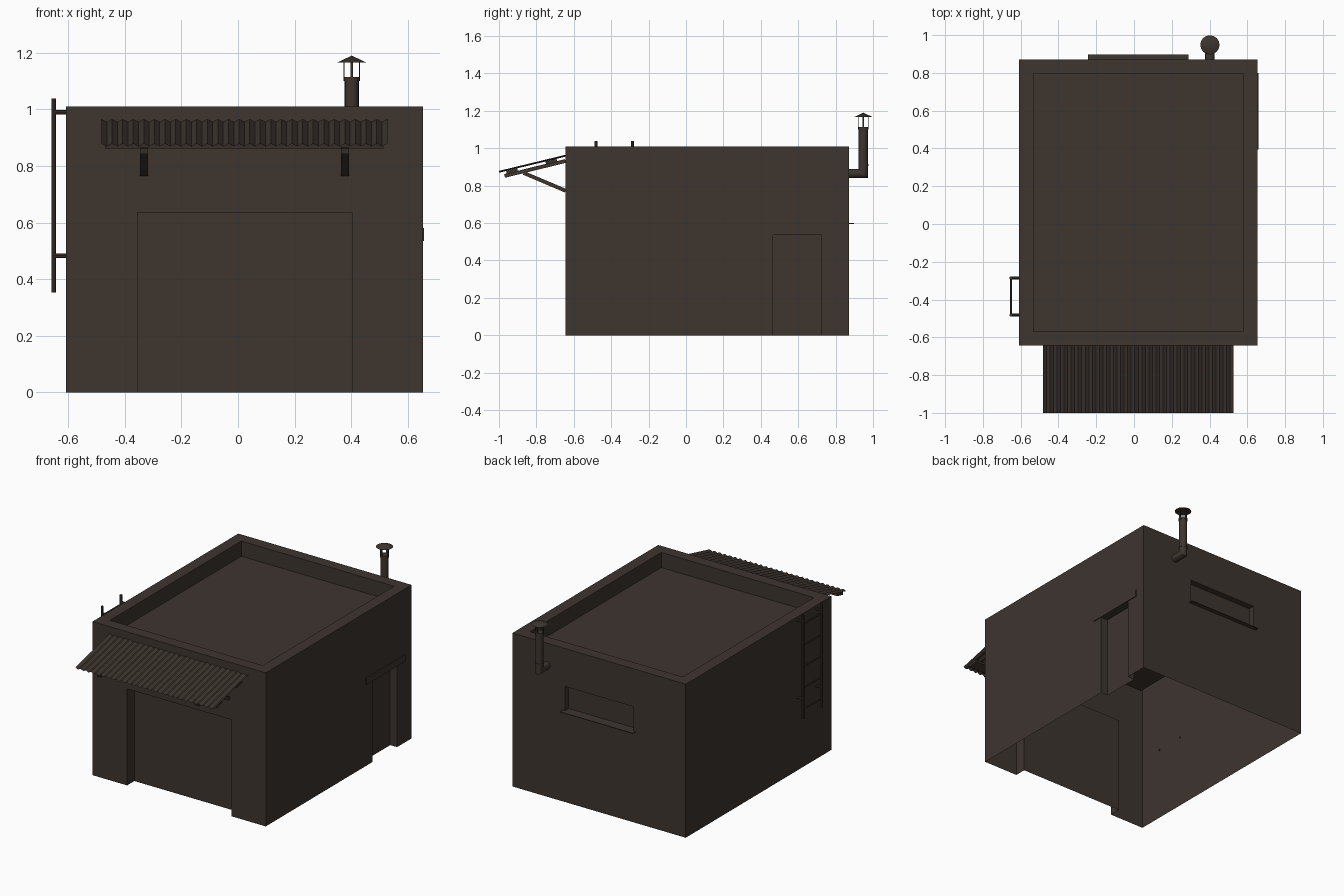
import bpy, bmesh, math
from mathutils import Vector, Matrix

if "Cube" in bpy.data.objects:
    bpy.data.objects.remove(bpy.data.objects["Cube"])

brown = bpy.data.materials.new("dark_brown")
brown.diffuse_color = (0.047, 0.035, 0.028, 1)
brown.use_nodes = True
brown.node_tree.nodes["Principled BSDF"].inputs["Base Color"].default_value = brown.diffuse_color

X0, X1, Y0, Y1, H = -0.608, 0.653, -0.644, 0.871, 1.01
CX = (X0 + X1) / 2
Z = Vector((0, 0, 1))


def finish(name, bm, smooth=False):
    me = bpy.data.meshes.new(name)
    bm.to_mesh(me)
    bm.free()
    me.materials.append(brown)
    ob = bpy.data.objects.new(name, me)
    bpy.context.collection.objects.link(ob)
    if smooth:
        bpy.ops.object.select_all(action='DESELECT')
        ob.select_set(True)
        bpy.context.view_layer.objects.active = ob
        bpy.ops.object.shade_smooth_by_angle(angle=math.radians(35))
    return ob


def quad(bm, *pts):
    bm.faces.new([bm.verts.new(p) for p in pts])


def box(name, x0, x1, y0, y1, z0, z1):
    bm = bmesh.new()
    bmesh.ops.create_cube(bm, size=1, matrix=Matrix.Translation(
        ((x0 + x1) / 2, (y0 + y1) / 2, (z0 + z1) / 2)) @ Matrix.Diagonal((x1 - x0, y1 - y0, z1 - z0, 1)))
    return finish(name, bm)


def beam(name, a, b, w, h):
    """Square bar from a to b in the y-z plane, w wide along x."""
    a, b = Vector(a), Vector(b)
    d = b - a
    bm = bmesh.new()
    m = Matrix.Translation((a + b) / 2) @ Matrix.Rotation(math.atan2(d.z, d.y), 4, 'X')
    bmesh.ops.create_cube(bm, size=1, matrix=m @ Matrix.Diagonal((w, d.length, h, 1)))
    return finish(name, bm)


def rod(name, a, b, r, n=8, r2=None):
    a, b = Vector(a), Vector(b)
    d = b - a
    bm = bmesh.new()
    m = Matrix.Translation((a + b) / 2) @ Z.rotation_difference(d).to_matrix().to_4x4()
    bmesh.ops.create_cone(bm, cap_ends=True, segments=n, radius1=r,
                          radius2=r if r2 is None else r2, depth=d.length, matrix=m)
    return finish(name, bm, True)


# Walls: open-bottomed shell, each wall with an optional recess (u0, u1, z0, z1, depth)
def wall(bm, origin, u, width, hole=None):
    o, u = Vector(origin), Vector(u)
    n = u.cross(Z)
    P = lambda s, z, d=0: o + u * s + Z * z - n * d
    if not hole:
        quad(bm, P(0, 0), P(width, 0), P(width, H), P(0, H))
        return
    a, b, c, e, d = hole
    for s0, s1, z0, z1 in ((0, a, 0, H), (b, width, 0, H), (a, b, e, H), (a, b, 0, c)):
        if z1 > z0:
            quad(bm, P(s0, z0), P(s1, z0), P(s1, z1), P(s0, z1))
    quad(bm, P(a, c, d), P(b, c, d), P(b, e, d), P(a, e, d))
    quad(bm, P(a, c), P(a, c, d), P(a, e, d), P(a, e))
    quad(bm, P(b, c, d), P(b, c), P(b, e), P(b, e, d))
    quad(bm, P(a, e, d), P(b, e, d), P(b, e), P(a, e))
    if c > 0:
        quad(bm, P(a, c), P(b, c), P(b, c, d), P(a, c, d))


bm = bmesh.new()
wall(bm, (X0, Y0, 0), (1, 0, 0), X1 - X0, (-0.356 - X0, 0.403 - X0, 0, 0.635, 0.075))
wall(bm, (X1, Y0, 0), (0, 1, 0), Y1 - Y0, (0.465 - Y0, 0.721 - Y0, 0, 0.535, 0.05))
wall(bm, (X1, Y1, 0), (-1, 0, 0), X1 - X0, (X1 - 0.272, X1 + 0.228, 0.6, 0.76, 0.04))
wall(bm, (X0, Y1, 0), (0, -1, 0), Y1 - Y0)
# parapet top, inner parapet faces and sunken roof
T, RZ = 0.075, 0.91
out = [(X0, Y0), (X1, Y0), (X1, Y1), (X0, Y1)]
inn = [(X0 + T, Y0 + T), (X1 - T, Y0 + T), (X1 - T, Y1 - T), (X0 + T, Y1 - T)]
for i in range(4):
    j = (i + 1) % 4
    quad(bm, (*out[i], H), (*out[j], H), (*inn[j], H), (*inn[i], H))
    quad(bm, (*inn[i], H), (*inn[j], H), (*inn[j], RZ), (*inn[i], RZ))
quad(bm, *[(*p, RZ) for p in inn])
finish("garage_walls", bm)

# Window sill and side door lintel
box("window_sill", -0.243, 0.288, Y1 - 0.005, 0.898, 0.596, 0.6)
box("door_lintel", X1 - 0.003, 0.658, 0.395, 0.8, 0.535, 0.58)

# Corrugated awning sheet
bm = bmesh.new()
waves, seg = 27, 4
rows = []
for i in range(waves * seg + 1):
    x = CX - 0.505 + 1.01 * i / (waves * seg)
    dz = 0.005 * math.cos(2 * math.pi * i / seg)
    rows.append((bm.verts.new((x, -1.0, 0.874 + dz)), bm.verts.new((x, Y0, 0.96 + dz))))
for p, q in zip(rows, rows[1:]):
    bm.faces.new((p[0], q[0], q[1], p[1]))
finish("awning_sheet", bm)

# Awning frame: arms, braces and cross bars
for s in (-1, 1):
    x = CX + s * 0.355
    beam("awning_arm", (x, -0.97, 0.852), (x, Y0, 0.932), 0.028, 0.02)
    beam("awning_brace", (x, -0.868, 0.868), (x, Y0, 0.773), 0.028, 0.02)
for y in (-0.93, -0.72):
    z = 0.877 + (y + 0.93) * 0.243
    beam("awning_cross_bar", (CX, y - 0.03, z - 0.007), (CX, y + 0.03, z + 0.007), 0.985, 0.016)

# Ladder on the left wall
LX = -0.651
for y in (-0.482, -0.286):
    rod("ladder_rail", (LX, y, 0.353), (LX, y, 1.038), 0.0085)
    for z in (0.483, 0.99):
        rod("ladder_bracket", (LX, y, z), (X0 + 0.005, y, z), 0.008)
for i in range(5):
    z = 0.415 + 0.14 * i
    rod("ladder_rung", (LX, -0.482, z), (LX, -0.286, z), 0.006)

# Flue pipe: mitred elbow swept from rings, with end caps
PX, PY, PZ, R, N = 0.402, 0.948, 0.865, 0.025, 16
bm = bmesh.new()
rings = []
for k in range(3):
    ring = []
    for i in range(N):
        c, s = R * math.cos(2 * math.pi * i / N), R * math.sin(2 * math.pi * i / N)
        y = Y1 - 0.005 if k == 0 else PY + s
        z = 1.106 if k == 2 else PZ - s
        ring.append(bm.verts.new((PX + c, y, z)))
    rings.append(ring)
for a, b in zip(rings, rings[1:]):
    for i in range(N):
        j = (i + 1) % N
        bm.faces.new((a[i], a[j], b[j], b[i]))
bm.faces.new(rings[2])
bmesh.ops.recalc_face_normals(bm, faces=bm.faces[:])
finish("flue_pipe", bm, True)
rod("flue_joint", (PX, PY, 0.905), (PX, PY, 0.915), 0.027, N)
rod("flue_collar", (PX, PY, 1.1), (PX, PY, 1.114), 0.028, N)

# Rain cap on four flat straps
for s in (-1, 1):
    o = s * 0.027
    box("cap_strap", PX + o - 0.0015, PX + o + 0.0015, PY - 0.005, PY + 0.005, 1.1, 1.175)
    box("cap_strap", PX - 0.005, PX + 0.005, PY + o - 0.0015, PY + o + 0.0015, 1.1, 1.175)
rod("flue_cap", (PX, PY, 1.166), (PX, PY, 1.19), 0.051, N, 0.0)
